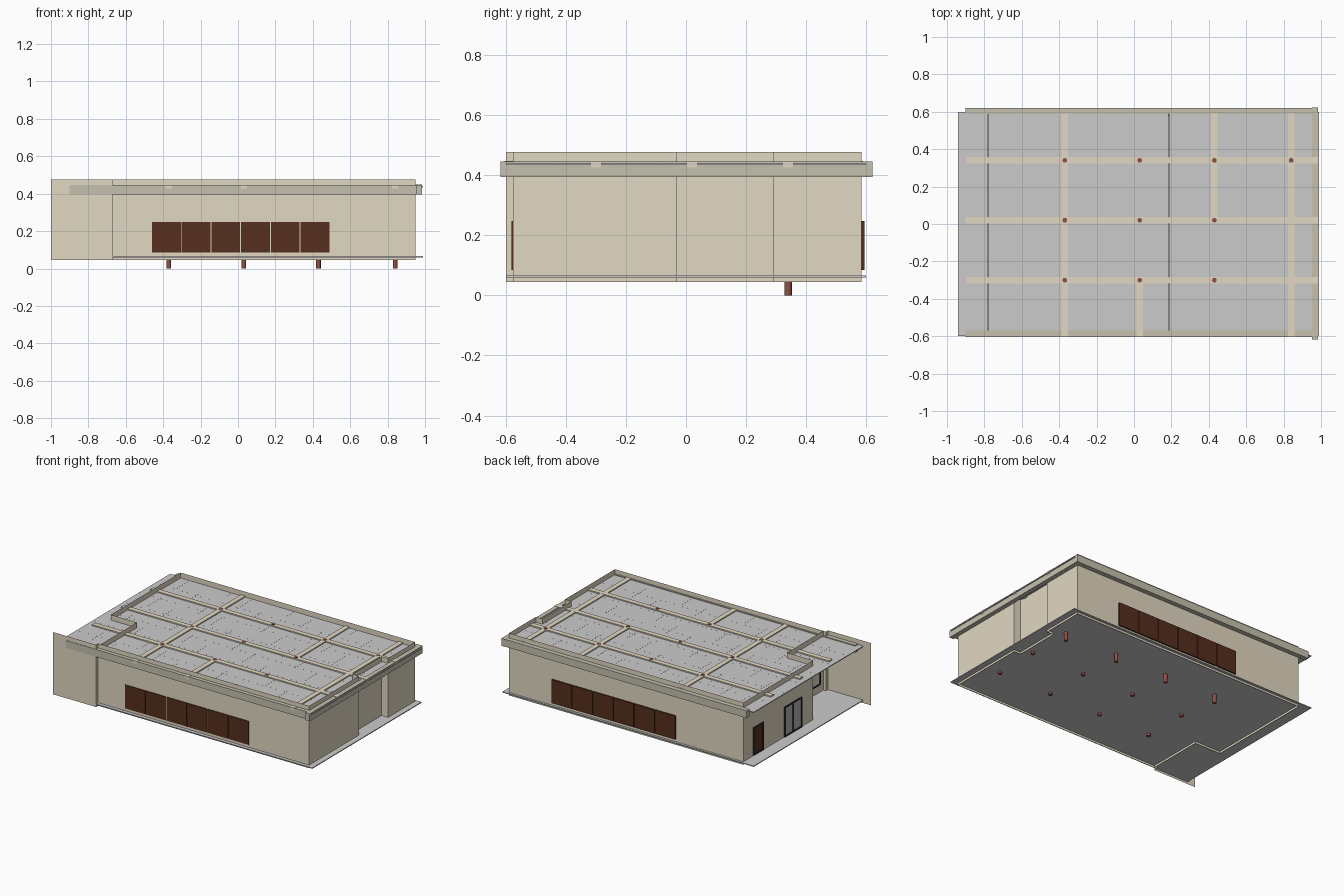
import bpy, bmesh, math

if "Cube" in bpy.data.objects:
    bpy.data.objects.remove(bpy.data.objects["Cube"])


def material(name, rgb):
    m = bpy.data.materials.new(name)
    m.diffuse_color = (*rgb, 1)
    m.use_nodes = True
    m.node_tree.nodes["Principled BSDF"].inputs["Base Color"].default_value = m.diffuse_color
    return m


WALL = material("sand_render", (0.76, 0.69, 0.54))
EDGE = material("dark_sand", (0.56, 0.53, 0.43))
BROWN = material("dark_brown", (0.09, 0.028, 0.013))
FRAME = material("black_frame", (0.03, 0.028, 0.025))
RED = material("red_brown", (0.28, 0.08, 0.06))
GLASS = material("grey_glass", (0.42, 0.44, 0.46))


def finish(name, bm, mat):
    me = bpy.data.meshes.new(name)
    bm.to_mesh(me)
    bm.free()
    ob = bpy.data.objects.new(name, me)
    bpy.context.collection.objects.link(ob)
    if mat:
        me.materials.append(mat)
    return ob


def add_box(bm, x0, x1, y0, y1, z0, z1):
    vs = bmesh.ops.create_cube(bm, size=1)["verts"]
    for v in vs:
        v.co = ((x0 + x1) / 2 + v.co.x * (x1 - x0),
                (y0 + y1) / 2 + v.co.y * (y1 - y0),
                (z0 + z1) / 2 + v.co.z * (z1 - z0))


def box(name, mat, *dims):
    bm = bmesh.new()
    add_box(bm, *dims)
    return finish(name, bm, mat)


def column(name, x, y, z0, z1, r=0.0125):
    bm = bmesh.new()
    vs = bmesh.ops.create_cone(bm, cap_ends=True, segments=16, radius1=r,
                               radius2=r, depth=z1 - z0)["verts"]
    bmesh.ops.translate(bm, verts=vs, vec=(x, y, (z0 + z1) / 2))
    ob = finish(name, bm, RED)
    for p in ob.data.polygons:
        p.use_smooth = abs(p.normal.z) < 0.5


# thin outer walls swept along the floor plan
plan = [(-1, -0.6), (-0.67, -0.6), (-0.67, -0.577), (-0.65, -0.577),
        (0.95, -0.577), (0.95, -0.03), (0.90, -0.03), (0.90, 0.29),
        (0.95, 0.29), (0.95, 0.585), (-0.85, 0.585), (-0.85, -0.18),
        (-0.65, -0.18), (-0.65, -0.577)]
bm = bmesh.new()
for a, b in zip(plan, plan[1:]):
    bm.faces.new([bm.verts.new((*p, z)) for p, z in
                  ((a, 0.045), (b, 0.045), (b, 0.477), (a, 0.477))])
bmesh.ops.remove_doubles(bm, verts=bm.verts, dist=1e-5)
finish("outer_walls", bm, WALL)

# floor slab
box("floor_slab", None, -0.94, 0.99, -0.6, 0.6, 0.06, 0.066)

# roof made of a grid of panels
bm = bmesh.new()
nx, ny = 12, 7
sx, sy = 1.93 / nx, 1.2 / ny
for i in range(nx):
    for j in range(ny):
        x, y = -0.94 + i * sx, -0.6 + j * sy
        add_box(bm, x, x + sx - 0.0004, y, y + sy - 0.0004, 0.434, 0.440)
finish("roof_panels", bm, None)

# edge beams on three sides
box("front_edge_beam", EDGE, -0.90, 0.955, -0.603, -0.57, 0.395, 0.446)
box("back_edge_beam", EDGE, -0.90, 0.955, 0.588, 0.62, 0.395, 0.446)
box("right_edge_beam", EDGE, 0.952, 0.983, -0.618, 0.622, 0.395, 0.446)

# roof beams
for i, y in enumerate((-0.30, 0.02, 0.34)):
    box(f"long_roof_beam_{i}", WALL, -0.90, 0.985, y - 0.017, y + 0.017, 0.427, 0.448)
for i, (x, y0, y1) in enumerate(((-0.37, -0.605, 0.59), (0.03, -0.605, -0.30),
                                 (0.43, 0.02, 0.59), (0.84, -0.605, 0.59))):
    box(f"cross_roof_beam_{i}", WALL, x - 0.017, x + 0.017, y0, y1, 0.427, 0.4475)

# columns, the back row reaching the ground
for x in (-0.37, 0.03, 0.43, 0.84):
    column("back_column", x, 0.34, 0.0, 0.45)
    for y in (-0.30, 0.02):
        column("inner_column", x, y, 0.045, 0.42 if x > 0.8 else 0.45)


# window bands of six panes
def window_band(name, x0, y0, y1):
    for i in range(6):
        x = x0 + i * 0.159
        box(f"{name}_pane_{i}", BROWN, x, x + 0.154, y0, y1, 0.085, 0.248)


window_band("front_window", -0.46, -0.582, -0.572)
window_band("back_window", -0.333, 0.58, 0.595)


# framed openings in the left walls
def framed(name, x, y0, y1, z0, z1, fill, panes=1):
    t = 0.009
    bm = bmesh.new()
    add_box(bm, x - 0.008, x + 0.008, y0, y1, z1 - t, z1)
    add_box(bm, x - 0.008, x + 0.008, y0, y1, z0, z0 + t)
    for k in range(panes + 1):
        y = y0 + (y1 - y0 - t) * k / panes
        add_box(bm, x - 0.008, x + 0.008, y, y + t, z0 + t, z1 - t)
    finish(name + "_frame", bm, FRAME)
    box(name + "_panel", fill, x - 0.004, x + 0.004, y0 + t, y1 - t, z0 + t, z1 - t)


framed("side_door", -0.85, 0.37, 0.48, 0.07, 0.262, BROWN)
framed("glazed_door", -0.85, -0.05, 0.14, 0.067, 0.275, GLASS, 2)
framed("porch_window", -0.65, -0.54, -0.25, 0.12, 0.22, WALL, 2)
